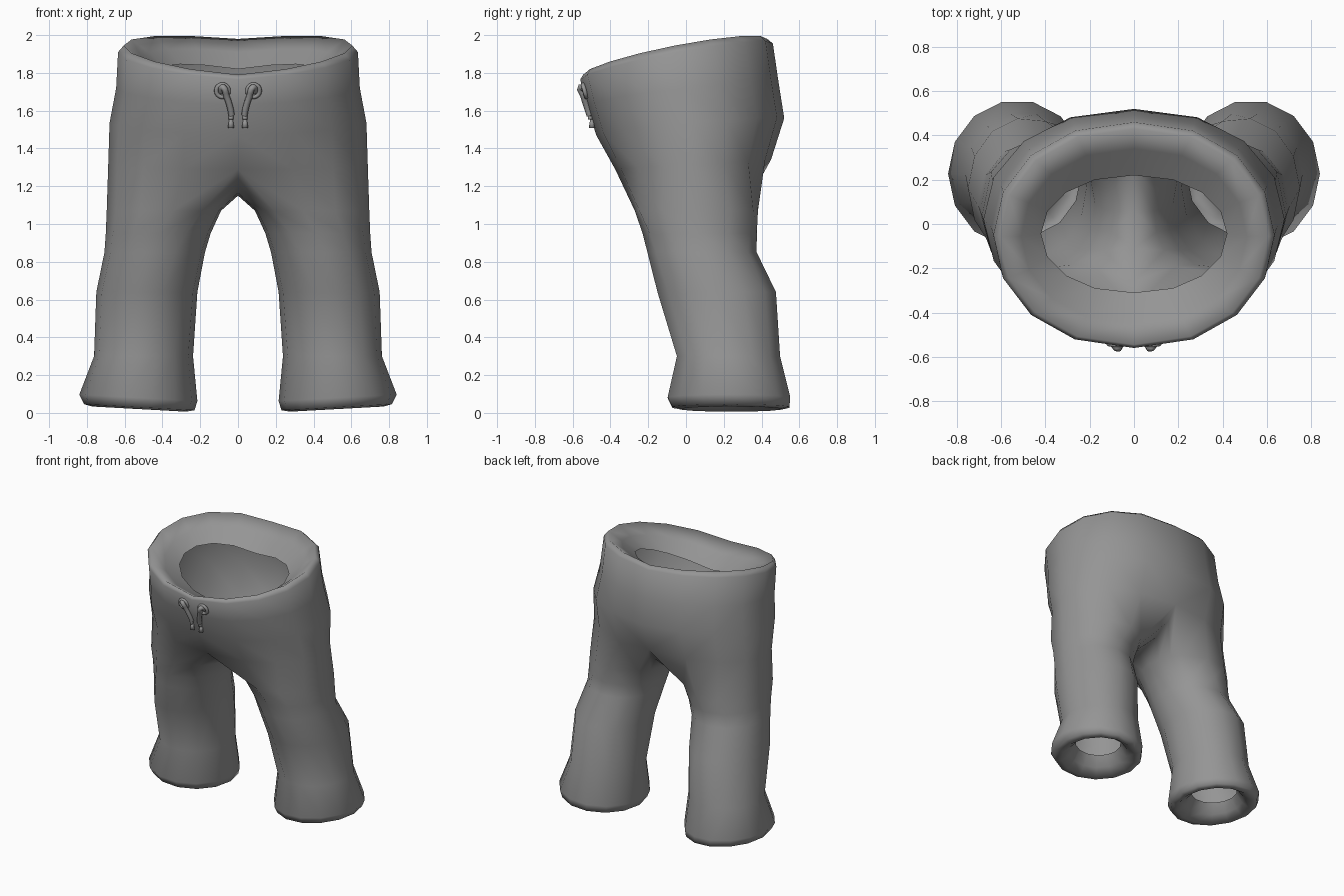
import bpy, bmesh
from math import sin, cos, radians, pi
from mathutils import Vector

if "Cube" in bpy.data.objects:
    bpy.data.objects.remove(bpy.data.objects["Cube"], do_unlink=True)

grey = bpy.data.materials.new("grey fabric")
grey.use_nodes = True
colour = (0.3, 0.3, 0.3, 1)
grey.diffuse_color = colour
grey.node_tree.nodes["Principled BSDF"].inputs["Base Color"].default_value = colour

OUTER, INNER = 9, 5   # points on the outer half and on the inseam of each leg


def finish(ob, mirror=True):
    ob.data.materials.append(grey)
    if mirror:
        mod = ob.modifiers.new("Mirror", 'MIRROR')
        mod.use_clip = True
        mod.merge_threshold = 0.001


def new_object(name, bm):
    mesh = bpy.data.meshes.new(name)
    bm.to_mesh(mesh)
    bm.free()
    mesh.shade_smooth()
    ob = bpy.data.objects.new(name, mesh)
    bpy.context.collection.objects.link(ob)
    finish(ob)
    return ob


def torso_ring(bm, z_front, z_back, lift, width, y_front, y_back):
    """Half ring from the front centre round the side to the back centre."""
    ring = []
    for i in range(OUTER):
        t = -pi / 2 + pi * i / (OUTER - 1)
        s, c = sin(t), max(cos(t), 0)
        if i in (0, OUTER - 1):
            c = 0
        x = width * (c ** 0.9)
        y = (y_front + y_back) / 2 + (y_back - y_front) / 2 * s
        z = z_front + (z_back - z_front) * (1 + s) / 2 + lift * c
        ring.append(bm.verts.new((x, y, z)))
    return ring


def leg_ring(bm, z, x_in, x_out, y_front, y_back, open_angle):
    """Closed ring; open_angle moves the front and back seams inwards."""
    cx, cy = (x_in + x_out) / 2, (y_front + y_back) / 2
    wide = 180 + 2 * open_angle
    start = -90 - open_angle
    angles = [start + wide * i / (OUTER - 1) for i in range(OUTER)]
    angles += [start + wide + (360 - wide) * (i + 1) / (INNER + 1) for i in range(INNER)]
    ring = []
    for a in angles:
        x = cx + (x_out - x_in) / 2 * cos(radians(a))
        y = cy + (y_back - y_front) / 2 * sin(radians(a))
        tilt = 0.055 * (x - cx) if z < 0.2 else 0
        ring.append(bm.verts.new((x, y, z + tilt)))
    return ring


def bridge(bm, upper, lower, closed):
    n = len(upper)
    for i in range(n if closed else n - 1):
        j = (i + 1) % n
        bm.faces.new((upper[i], lower[i], lower[j], upper[j]))


# Trousers: turned-in waist, seat, then one leg, mirrored
bm = bmesh.new()
torso = [
    (1.66, 1.82, 0.07, 0.42, -0.31, 0.22),
    (1.73, 1.91, 0.06, 0.51, -0.45, 0.34),
    (1.79, 1.98, 0.06, 0.605, -0.545, 0.43),
    (1.765, 1.955, 0.05, 0.635, -0.56, 0.46),
    (1.63, 1.75, 0.03, 0.645, -0.525, 0.49),
    (1.47, 1.56, 0.02, 0.68, -0.475, 0.52),
    (1.29, 1.34, 0.0, 0.687, -0.375, 0.45),
]
rings = [torso_ring(bm, *row) for row in torso]
for a, b in zip(rings, rings[1:]):
    bridge(bm, a, b, False)

# Crotch seam running from back to front
seam = [(0.37, 1.24), (0.24, 1.17), (0.06, 1.15), (-0.11, 1.165), (-0.26, 1.21)]
previous = rings[-1] + [bm.verts.new((0, y, z)) for y, z in seam]

legs = [
    (1.07, 0.09, 0.695, -0.275, 0.385, 42),
    (0.95, 0.145, 0.70, -0.23, 0.375, 32),
    (0.85, 0.175, 0.707, -0.205, 0.375, 24),
    (0.64, 0.215, 0.75, -0.155, 0.48, 18),
    (0.30, 0.238, 0.762, -0.055, 0.505, 13),
    (0.08, 0.215, 0.84, -0.105, 0.56, 13),
    (0.03, 0.23, 0.815, -0.08, 0.555, 13),
    (0.02, 0.275, 0.77, -0.03, 0.51, 13),
    (0.06, 0.33, 0.72, 0.03, 0.45, 13),
    (0.13, 0.37, 0.68, 0.08, 0.40, 13),
]
for row in legs:
    ring = leg_ring(bm, *row)
    bridge(bm, previous, ring, True)
    previous = ring
bmesh.ops.recalc_face_normals(bm, faces=bm.faces)
new_object("trousers", bm)


# Drawstring: eyelets, cords and tips lying on the front of the waist
def front_y(z):
    return -0.56 + (1.79 - z) * 0.27


def cord(name, points, radius, closed=False):
    """Round cord through (x, z, stand-off) points, one each side."""
    for side, label in ((1, "left"), (-1, "right")):
        curve = bpy.data.curves.new(label + "_" + name, 'CURVE')
        curve.dimensions = '3D'
        curve.bevel_depth = radius
        curve.bevel_resolution = 1
        curve.resolution_u = 3
        curve.use_fill_caps = True
        spline = curve.splines.new('BEZIER')
        spline.bezier_points.add(len(points) - 1)
        spline.use_cyclic_u = closed
        for bp, (x, z, out) in zip(spline.bezier_points, points):
            bp.co = (side * x, front_y(z) - out, z)
            bp.handle_left_type = bp.handle_right_type = 'AUTO'
        ob = bpy.data.objects.new(label + "_" + name, curve)
        bpy.context.collection.objects.link(ob)
        finish(ob, mirror=False)


circle = [(0.082 + 0.033 * cos(k * pi / 3), 1.705 + 0.033 * sin(k * pi / 3), 0.0) for k in range(6)]
cord("eyelet", circle, 0.012, closed=True)
cord("cord", [(0.09, 1.70, -0.01), (0.08, 1.725, 0.016), (0.062, 1.68, 0.014),
              (0.04, 1.61, 0.01), (0.034, 1.575, 0.008)], 0.017)

bm = bmesh.new()
for z, r1, r2, depth in ((1.562, 0.012, 0.012, 0.02), (1.53, 0.017, 0.010, 0.045)):
    made = bmesh.ops.create_cone(bm, cap_ends=True, segments=8, radius1=r1, radius2=r2, depth=depth)
    bmesh.ops.translate(bm, verts=made["verts"], vec=Vector((0.037, front_y(z) - 0.008, z)))
new_object("cord_tips", bm)
